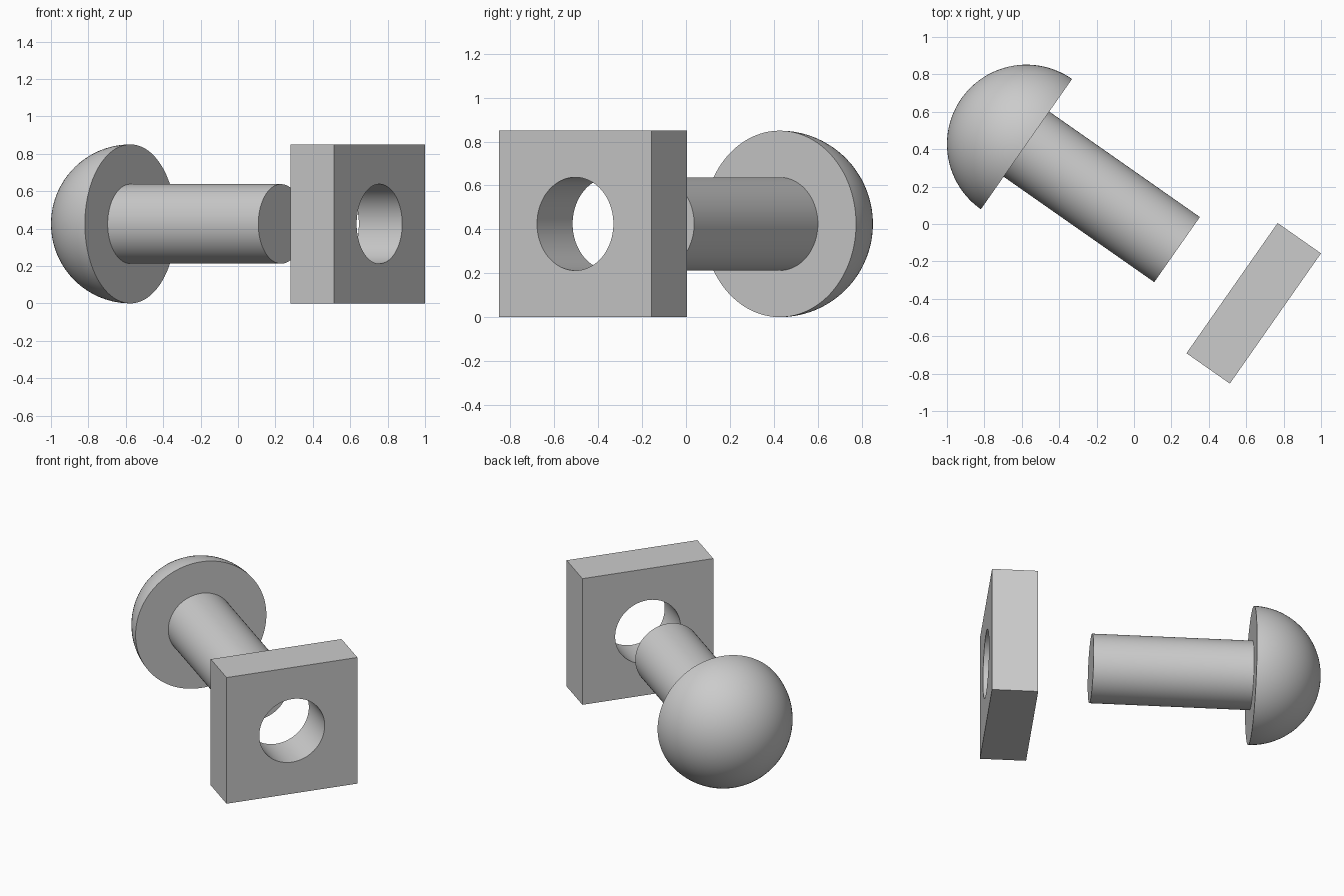
import bpy, bmesh
from math import sin, cos, pi, radians

SEGMENTS = 96
RADIUS = 0.425            # head radius, also half the nut's width
SHAFT_RADIUS = RADIUS / 2
SHAFT_LENGTH = 0.983
NUT_START, NUT_END = 1.342, 1.625
TURN = radians(-35)       # direction of the bolt axis seen from above
HEAD_CENTRE = (-0.575, 0.427, RADIUS)

cube = bpy.data.objects.get("Cube")
if cube:
    bpy.data.objects.remove(cube, do_unlink=True)

grey = bpy.data.materials.new("plain_grey")
grey.use_nodes = True
grey.diffuse_color = (0.6, 0.6, 0.6, 1)
grey.node_tree.nodes["Principled BSDF"].inputs["Base Color"].default_value = (0.6, 0.6, 0.6, 1)


def loop(bm, x, radius, square=False):
    """Ring of vertices around the local x axis, round or square."""
    verts = []
    for i in range(SEGMENTS):
        a = 2 * pi * i / SEGMENTS
        r = radius / max(abs(cos(a)), abs(sin(a))) if square else radius
        verts.append(bm.verts.new((x, r * cos(a), r * sin(a))))
    return verts


def bridge(bm, first, second):
    for i in range(SEGMENTS):
        j = (i + 1) % SEGMENTS
        bm.faces.new((first[i], first[j], second[j], second[i]))


def finish(bm, name):
    bmesh.ops.recalc_face_normals(bm, faces=bm.faces)
    mesh = bpy.data.meshes.new(name)
    bm.to_mesh(mesh)
    bm.free()
    mesh.materials.append(grey)
    obj = bpy.data.objects.new(name, mesh)
    bpy.context.collection.objects.link(obj)
    obj.location = HEAD_CENTRE
    obj.rotation_euler.z = TURN
    bpy.ops.object.select_all(action="DESELECT")
    obj.select_set(True)
    bpy.context.view_layer.objects.active = obj
    bpy.ops.object.shade_smooth_by_angle(angle=radians(30))


# Bolt: domed head, flat underside and plain shaft
bm = bmesh.new()
STEPS = 24
angles = [pi / 2 * k / STEPS for k in range(1, STEPS + 1)]
rings = [loop(bm, -RADIUS * cos(a), RADIUS * sin(a)) for a in angles]
rings += [loop(bm, 0, SHAFT_RADIUS), loop(bm, SHAFT_LENGTH, SHAFT_RADIUS)]
for first, second in zip(rings, rings[1:]):
    bridge(bm, first, second)
tip = bm.verts.new((-RADIUS, 0, 0))
for i in range(SEGMENTS):
    bm.faces.new((tip, rings[0][i], rings[0][(i + 1) % SEGMENTS]))
bm.faces.new(rings[-1])
finish(bm, "round_head_bolt")

# Square nut: block with a round through hole
bm = bmesh.new()
rings = [loop(bm, NUT_START, SHAFT_RADIUS), loop(bm, NUT_START, RADIUS, True),
         loop(bm, NUT_END, RADIUS, True), loop(bm, NUT_END, SHAFT_RADIUS)]
for k in range(4):
    bridge(bm, rings[k], rings[(k + 1) % 4])
finish(bm, "square_nut")
